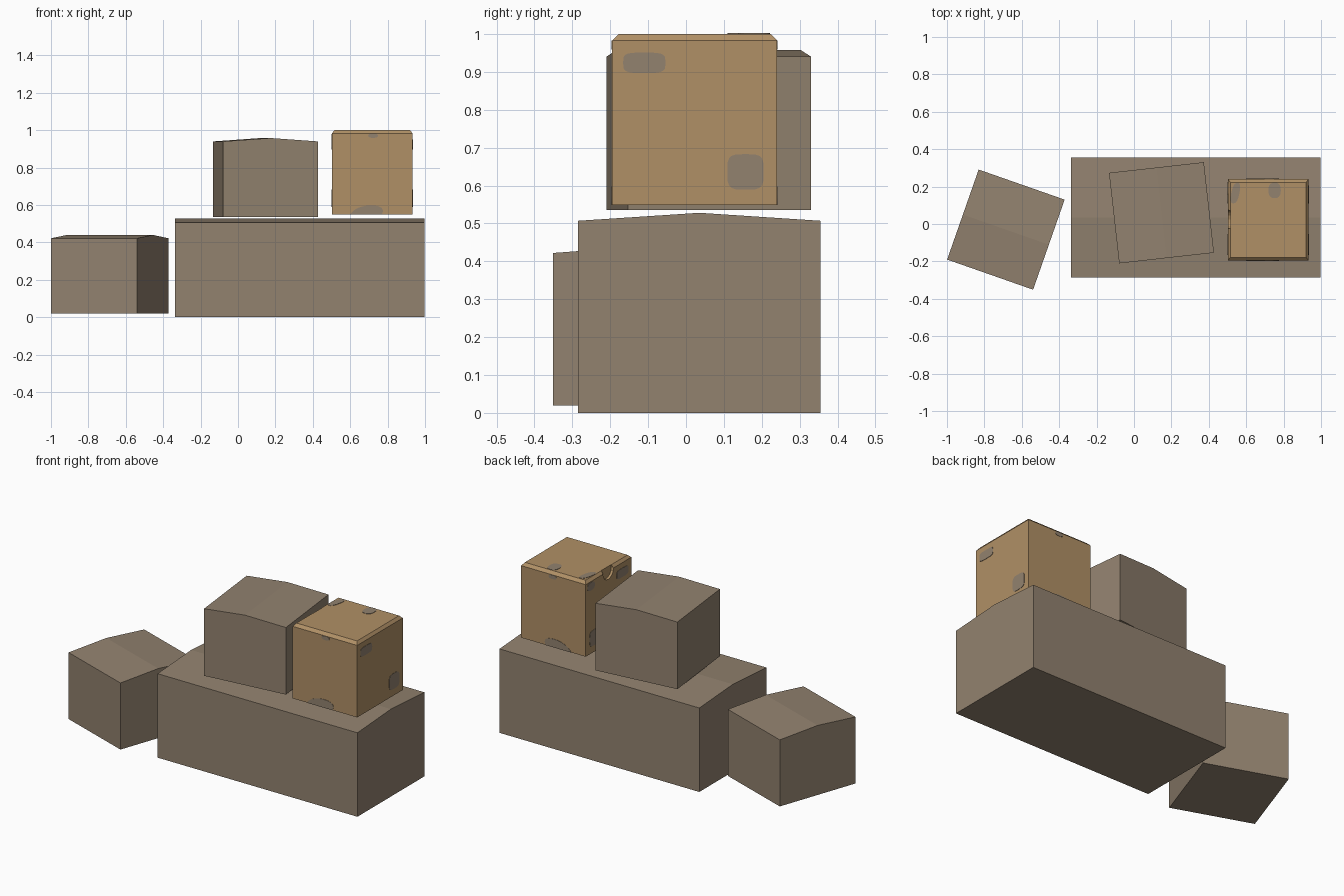
import bpy, bmesh, math
from mathutils import Vector, Matrix

if "Cube" in bpy.data.objects:
    bpy.data.objects.remove(bpy.data.objects["Cube"])


def srgb(*c):
    return [((v / 255 + 0.055) / 1.055) ** 2.4 for v in c] + [1]


def material(name, colour):
    m = bpy.data.materials.new(name)
    m.diffuse_color = colour
    m.use_nodes = True
    m.node_tree.nodes["Principled BSDF"].inputs["Base Color"].default_value = m.diffuse_color
    return m


GREY = material("grey brown cardboard", srgb(146, 130, 111))
TAN = material("tan cardboard", srgb(176, 144, 102))


def make_object(name, bm, mat):
    bmesh.ops.recalc_face_normals(bm, faces=bm.faces[:])
    mesh = bpy.data.meshes.new(name)
    bm.to_mesh(mesh)
    bm.free()
    mesh.materials.append(mat)
    ob = bpy.data.objects.new(name, mesh)
    bpy.context.collection.objects.link(ob)
    return ob


def extrude_outline(name, points, vec, mat):
    """Solid prism from a closed outline swept along vec."""
    bm = bmesh.new()
    f = bm.faces.new([bm.verts.new(p) for p in points])
    new = bmesh.ops.extrude_face_region(bm, geom=[f])["geom"]
    bmesh.ops.translate(bm, vec=vec, verts=[v for v in new if isinstance(v, bmesh.types.BMVert)])
    # the outline face stays as the closing cap
    if len(bm.faces) < len(points) + 2:
        bm.faces.new([v for v in bm.verts][:len(points)])
    return make_object(name, bm, mat)


def ridged_box(name, loc, length, width, eave, ridge, angle):
    """Carton with a slightly peaked top, ridge along local x."""
    w, l = width / 2, length / 2
    ob = extrude_outline(name, [(-l, -w, 0), (-l, w, 0), (-l, w, eave), (-l, 0, ridge), (-l, -w, eave)],
                         (length, 0, 0), GREY)
    ob.location = loc
    ob.rotation_euler.z = math.radians(angle)
    return ob


# Grey cartons
ridged_box("long_carton", (0.33, 0.035, 0), 1.335, 0.64, 0.507, 0.528, 0)
ridged_box("left_carton", (-0.685, -0.03, 0.02), 0.487, 0.51, 0.402, 0.42, -19.3)
ridged_box("stacked_carton", (0.147, 0.06, 0.535), 0.487, 0.51, 0.405, 0.423, 96.4)

# Tan carton: box with a chamfered lid edge
X0, X1, Y0, Y1, Z0, ZL, Z1 = 0.502, 0.933, -0.195, 0.24, 0.548, 0.983, 1.0
bm = bmesh.new()
rings = []
for z, ix, iy in ((Z0, 0, 0), (ZL, 0, 0), (Z1, 0.013, 0.017)):
    rings.append([bm.verts.new(p) for p in ((X0 + ix, Y0 + iy, z), (X1 - ix, Y0 + iy, z),
                                            (X1 - ix, Y1 - iy, z), (X0 + ix, Y1 - iy, z))])
bm.faces.new(rings[0])
bm.faces.new(rings[2])
for a, b in zip(rings, rings[1:]):
    for i in range(4):
        j = (i + 1) % 4
        bm.faces.new((a[i], a[j], b[j], b[i]))
carton = make_object("tan_carton", bm, TAN)

# Thumb notch in the lid on the left side
bm = bmesh.new()
bmesh.ops.create_cone(bm, cap_ends=True, segments=16, radius1=0.05, radius2=0.05, depth=0.04,
                      matrix=Matrix.Translation((X0 - 0.005, 0.025, ZL)) @ Matrix.Rotation(math.pi / 2, 4, 'Y'))
cutter = make_object("notch_cutter", bm, TAN)
cutter.hide_render = True
cutter.hide_viewport = True
mod = carton.modifiers.new("notch", 'BOOLEAN')
mod.operation = 'DIFFERENCE'
mod.object = cutter
mod.solver = 'EXACT'


# Grey worn patches: thin rounded plates on the tan carton
def patch(name, centre, u, v, hu, hv, power=0.5, tilt=0.0, start=0.0, end=2 * math.pi):
    u, v = Vector(u), Vector(v)
    n = 20
    pts = []
    for k in range(n):
        full = end - start > 6.2
        t = start + (end - start) * k / (n if full else n - 1)
        c, s = math.cos(t), math.sin(t)
        a = math.copysign(abs(c) ** power, c) * hu
        b = math.copysign(abs(s) ** power, s) * hv
        pts.append(Vector(centre) + u * (a + tilt * b) + v * b)
    extrude_outline(name, pts, u.cross(v).normalized() * 0.002, GREY)


X, Y, Z = (1, 0, 0), (0, 1, 0), (0, 0, 1)
NX, NY = (-1, 0, 0), (0, -1, 0)

# right and left sides
for side, x, u in (("right", X1, Y), ("left", X0, NY)):
    patch(side + "_upper_patch", (x, -0.11, 0.924), u, Z, 0.056, 0.027)
    patch(side + "_lower_patch", (x, 0.157, 0.636), u, Z, 0.048, 0.047)
patch("left_corner_patch", (X0, 0.19, 0.955), NY, Z, 0.035, 0.025, 0.8)

# front and back sides
for side, y, u in (("front", Y0, X), ("back", Y1, NX)):
    patch(side + "_upper_patch", (0.722, y, 0.971), u, Z, 0.026, 0.012, 0.8)
    patch(side + "_lower_patch", (0.683, y, Z0), u, Z, 0.085, 0.05, 0.9,
          0.6 if side == "front" else -0.6, 0, math.pi)

# top
patch("top_left_patch", (0.542, 0.165, Z1), X, Y, 0.022, 0.055, 0.8, 0.2)
patch("top_middle_patch", (0.752, 0.18, Z1), X, Y, 0.033, 0.042, 0.8)
